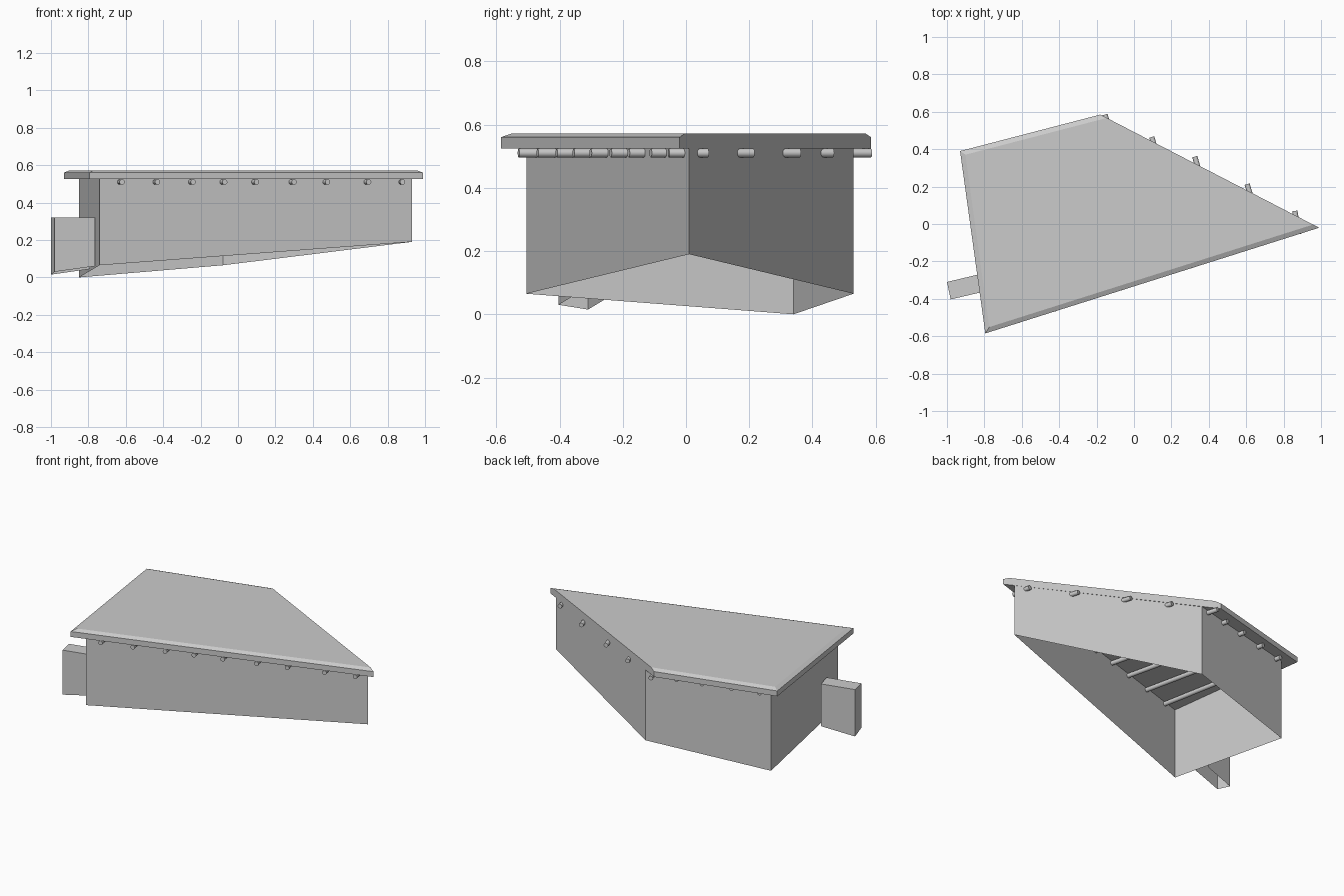
import bpy
import bmesh
import math
from mathutils import Vector

cube = bpy.data.objects.get("Cube")
if cube:
    bpy.data.objects.remove(cube, do_unlink=True)

EAVE, RIM, TOP = 0.525, 0.56, 0.572

grey = bpy.data.materials.new("light grey")
grey.use_nodes = True
grey.diffuse_color = (0.6, 0.6, 0.6, 1)
grey.node_tree.nodes["Principled BSDF"].inputs["Base Color"].default_value = (0.6, 0.6, 0.6, 1)


def finish(bm, name):
    """Turn a bmesh into a named grey object."""
    bmesh.ops.recalc_face_normals(bm, faces=bm.faces)
    mesh = bpy.data.meshes.new(name)
    bm.to_mesh(mesh)
    bm.free()
    mesh.materials.append(grey)
    obj = bpy.data.objects.new(name, mesh)
    bpy.context.collection.objects.link(obj)
    return obj


def skin(bm, lower, upper, skip=()):
    """Join two rings of vertices with quads."""
    n = len(lower)
    for i in range(n):
        j = (i + 1) % n
        if i not in skip:
            bm.faces.new((lower[i], lower[j], upper[j], upper[i]))


def ring(bm, points):
    return [bm.verts.new(p) for p in points]


def inset(plan, distances):
    """Move each edge of a clockwise outline inward by its own distance."""
    lines = []
    for i, d in enumerate(distances):
        p, q = plan[i], plan[(i + 1) % len(plan)]
        t = (q - p).normalized()
        lines.append((p + Vector((t.y, -t.x)) * d, t))
    result = []
    for i in range(len(plan)):
        (p, t), (q, u) = lines[i - 1], lines[i]
        s = (q - p).cross(u) / t.cross(u)
        result.append(p + t * s)
    return result


# Outer walls: open below, lower edge follows the sloping ground
wall_foot = [Vector(p) for p in ((-0.85, 0.34, 0), (-0.08, 0.53, 0.065),
                                 (0.93, 0.01, 0.19), (-0.74, -0.505, 0.065))]
bm = bmesh.new()
skin(bm, ring(bm, wall_foot), ring(bm, [(p.x, p.y, EAVE) for p in wall_foot]))
finish(bm, "walls")

# Roof slab: chamfered on its three overhanging sides
roof_plan = [Vector(p) for p in ((-0.93, 0.39), (-0.18, 0.585), (0.99, -0.02), (-0.795, -0.585))]
bm = bmesh.new()
base = ring(bm, [(*p, EAVE) for p in roof_plan])
rim = ring(bm, [(*p, RIM) for p in roof_plan])
crown = ring(bm, [(*p, TOP) for p in inset(roof_plan, (0.026, 0, 0.026, 0.026))])
skin(bm, base, rim)
skin(bm, rim, crown)
bm.faces.new(base)
bm.faces.new(crown)
finish(bm, "roof")

# Round roof beams, front end on the eave line to a back end past the wall
front_right, front_left = roof_plan[2], roof_plan[3]
slope = (front_right.y - front_left.y) / (front_right.x - front_left.x)
beams = [(-0.62, -0.80, 0.39), (-0.43, -0.63, 0.435), (-0.24, -0.45, 0.48),
         (-0.07, -0.29, 0.515), (0.10, -0.155, 0.585), (0.30, 0.095, 0.465),
         (0.48, 0.325, 0.36), (0.70, 0.605, 0.213), (0.88, 0.86, 0.07)]
for front_x, back_x, back_y in beams:
    height = EAVE - 0.015
    start = Vector((front_x, front_right.y + slope * (front_x - front_right.x), height))
    end = Vector((back_x, back_y, height))
    axis = end - start
    bpy.ops.mesh.primitive_cylinder_add(vertices=12, radius=0.014, depth=axis.length,
                                        location=(start + end) / 2,
                                        rotation=axis.to_track_quat('Z', 'Y').to_euler())
    beam = bpy.context.object
    beam.name = "roof_beam"
    beam.data.materials.append(grey)
    bpy.ops.object.shade_smooth_by_angle(angle=math.radians(40))

# Entrance box on the side wall: open below and towards the wall
porch_foot = [Vector(p) for p in ((-0.79, -0.26, 0.045), (-0.765, -0.353, 0.06),
                                  (-0.98, -0.403, 0.03), (-1.0, -0.31, 0.015))]
bm = bmesh.new()
top = ring(bm, [(p.x, p.y, 0.32) for p in porch_foot])
skin(bm, ring(bm, porch_foot), top, skip=(0,))
bm.faces.new(top)
finish(bm, "entrance_box")
